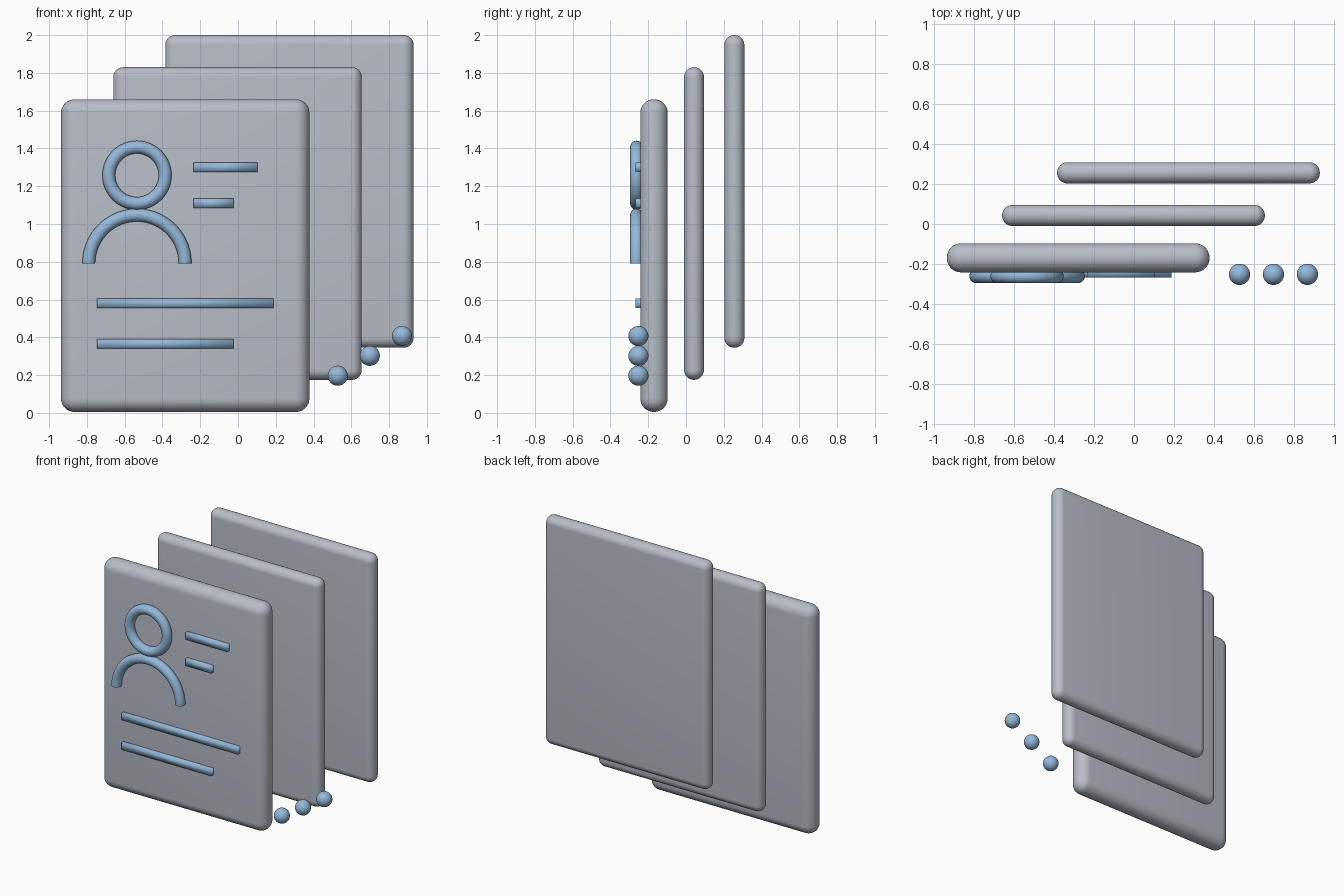
import bpy, bmesh, math

cube = bpy.data.objects.get("Cube")
if cube:
    bpy.data.objects.remove(cube, do_unlink=True)


def material(name, rgb):
    m = bpy.data.materials.new(name)
    m.use_nodes = True
    m.diffuse_color = (*rgb, 1)
    m.node_tree.nodes["Principled BSDF"].inputs["Base Color"].default_value = (*rgb, 1)
    return m


GREY = material("card_grey", (0.48, 0.51, 0.57))
BLUE = material("icon_blue", (0.30, 0.48, 0.70))


def add_object(name, bm, mat):
    mesh = bpy.data.meshes.new(name)
    bmesh.ops.recalc_face_normals(bm, faces=bm.faces)
    for f in bm.faces:
        f.smooth = True
    bm.to_mesh(mesh)
    bm.free()
    mesh.materials.append(mat)
    obj = bpy.data.objects.new(name, mesh)
    bpy.context.collection.objects.link(obj)
    return obj


def box(name, x, y, z, mat, bevel=0):
    """Box from (min, max) ranges, optionally with fully rounded edges."""
    bm = bmesh.new()
    bmesh.ops.create_cube(bm, size=1)
    for v in bm.verts:
        for i, (lo, hi) in enumerate((x, y, z)):
            v.co[i] = lo if v.co[i] < 0 else hi
    if bevel:
        bmesh.ops.bevel(bm, geom=bm.edges[:], offset=bevel, segments=8,
                        profile=0.5, affect='EDGES')
    return add_object(name, bm, mat)


def tube_arc(name, centre, major, minor, sweep, steps, sides=24):
    """Round tube swept in the xz plane; closed ring when sweep is a full turn."""
    closed = sweep > 1.9 * math.pi
    bm = bmesh.new()
    rings = []
    for i in range(steps if closed else steps + 1):
        a = sweep * i / steps
        ring = []
        for j in range(sides):
            t = math.tau * j / sides
            r = major + minor * math.cos(t)
            ring.append(bm.verts.new((centre[0] + r * math.cos(a),
                                      centre[1] + minor * math.sin(t),
                                      centre[2] + r * math.sin(a))))
        rings.append(ring)
    pairs = list(zip(rings, rings[1:]))
    if closed:
        pairs.append((rings[-1], rings[0]))
    for p, q in pairs:
        for j in range(sides):
            k = (j + 1) % sides
            bm.faces.new((p[j], p[k], q[k], q[j]))
    if not closed:
        bm.faces.new(rings[0])
        bm.faces.new(rings[-1])
    obj = add_object(name, bm, BLUE)
    obj.data.set_sharp_from_angle(angle=math.radians(40))
    return obj


# Three staggered cards with rounded rims
for name, x0, y, z0 in (("front_card", -0.937, (-0.242, -0.097), 0.005),
                        ("middle_card", -0.66, (-0.01, 0.095), 0.175),
                        ("back_card", -0.385, (0.203, 0.309), 0.345)):
    box(name, (x0, x0 + 1.315), y, (z0, z0 + 1.655), GREY,
        bevel=(y[1] - y[0]) * 0.495)

# Person icon: head ring and shoulder arch
tube_arc("head_ring", (-0.535, -0.262, 1.258), 0.149, 0.034, math.tau, 64)
tube_arc("shoulder_arch", (-0.535, -0.262, 0.792), 0.255, 0.034, math.pi, 48)

# Text bars
for name, x, z in (("upper_short_bar", (-0.235, 0.102), 1.30),
                   ("lower_short_bar", (-0.235, -0.025), 1.11),
                   ("upper_long_bar", (-0.747, 0.187), 0.58),
                   ("lower_long_bar", (-0.747, -0.025), 0.365)):
    box(name, x, (-0.267, -0.22), (z - 0.025, z + 0.025), BLUE)

# Row of rising dots
for i in range(3):
    bm = bmesh.new()
    bmesh.ops.create_uvsphere(bm, u_segments=32, v_segments=20, radius=0.053)
    dot = add_object("dot_%d" % (i + 1), bm, BLUE)
    dot.location = (0.528 + 0.17 * i, -0.252, 0.197 + 0.105 * i)
